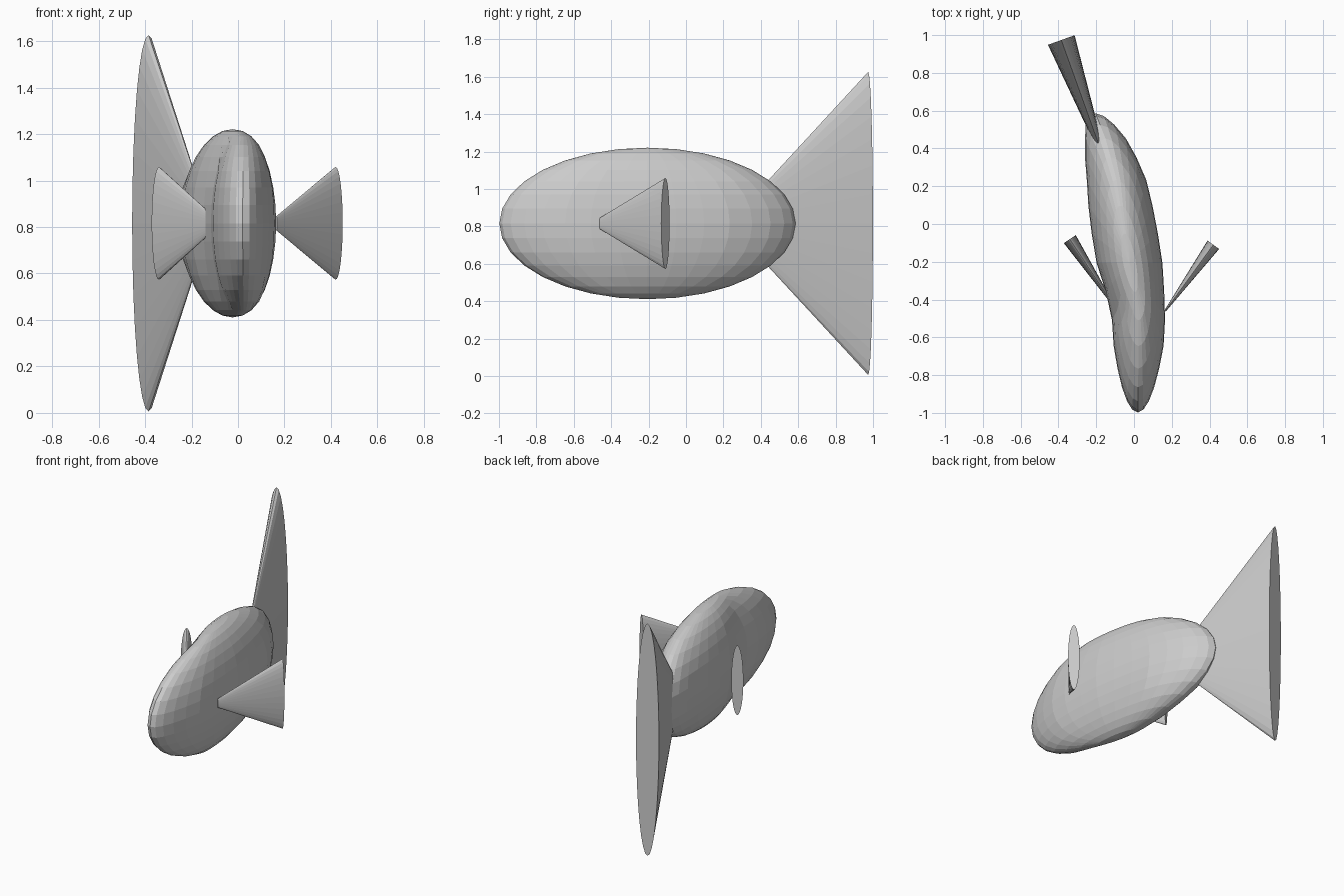
import bpy
from math import pi
from mathutils import Vector, Matrix

cube = bpy.data.objects.get("Cube")
if cube:
    bpy.data.objects.remove(cube, do_unlink=True)

grey = bpy.data.materials.new("plain grey")
grey.use_nodes = True
colour = (0.6, 0.6, 0.6, 1)
grey.diffuse_color = colour
grey.node_tree.nodes["Principled BSDF"].inputs["Base Color"].default_value = colour

MID_Z = 0.816


def lookup(table, y, col):
    """Linear interpolation along the body length."""
    for a, b in zip(table, table[1:]):
        if y <= b[0]:
            t = max(0, (y - a[0]) / (b[0] - a[0]))
            return a[col] + t * (b[col] - a[col])
    return table[-1][col]


def finish(name):
    ob = bpy.context.object
    ob.name = ob.data.name = name
    ob.data.materials.append(grey)
    return ob


# Body: flat-shaded ellipsoid whose spine sways sideways
# Each entry: y, spine x, half width
SPINE = [(-1, 0.02, 0.15), (-0.6, 0.025, 0.16), (-0.45, 0.023, 0.147),
         (-0.2, -0.025, 0.175), (0, -0.057, 0.18), (0.25, -0.095, 0.19),
         (0.45, -0.15, 0.195), (0.59, -0.205, 0.2)]
bpy.ops.mesh.primitive_uv_sphere_add(segments=32, ring_count=16, radius=1)
body = finish("body")
for v in body.data.vertices:
    y = v.co.y * 0.792 - 0.206
    v.co = (lookup(SPINE, y, 1) + v.co.x * lookup(SPINE, y, 2),
            y, MID_Z + v.co.z * 0.405)


# Fins: flattened cones that widen from root to end
def fin(name, root, end, half_height, half_width):
    start, stop = Vector((*root, MID_Z)), Vector((*end, MID_Z))
    axis = stop - start
    bpy.ops.mesh.primitive_cone_add(vertices=32, radius1=0.125, radius2=1, depth=1)
    ob = finish(name)
    forward, up = axis.normalized(), Vector((0, 0, 1))
    side = up.cross(forward)
    turn = Matrix((up, side, forward)).transposed().to_4x4()
    size = Matrix.Diagonal((half_height, half_width, axis.length, 1))
    ob.data.transform(Matrix.Translation((start + stop) / 2) @ turn @ size)


fin("tail_fin", (-0.15, 0.32), (-0.385, 0.974), 0.81, 0.075)
fin("left_fin", (0.165, -0.46), (0.42, -0.11), 0.243, 0.038)
fin("right_fin", (-0.105, -0.435), (-0.34, -0.08), 0.243, 0.038)
